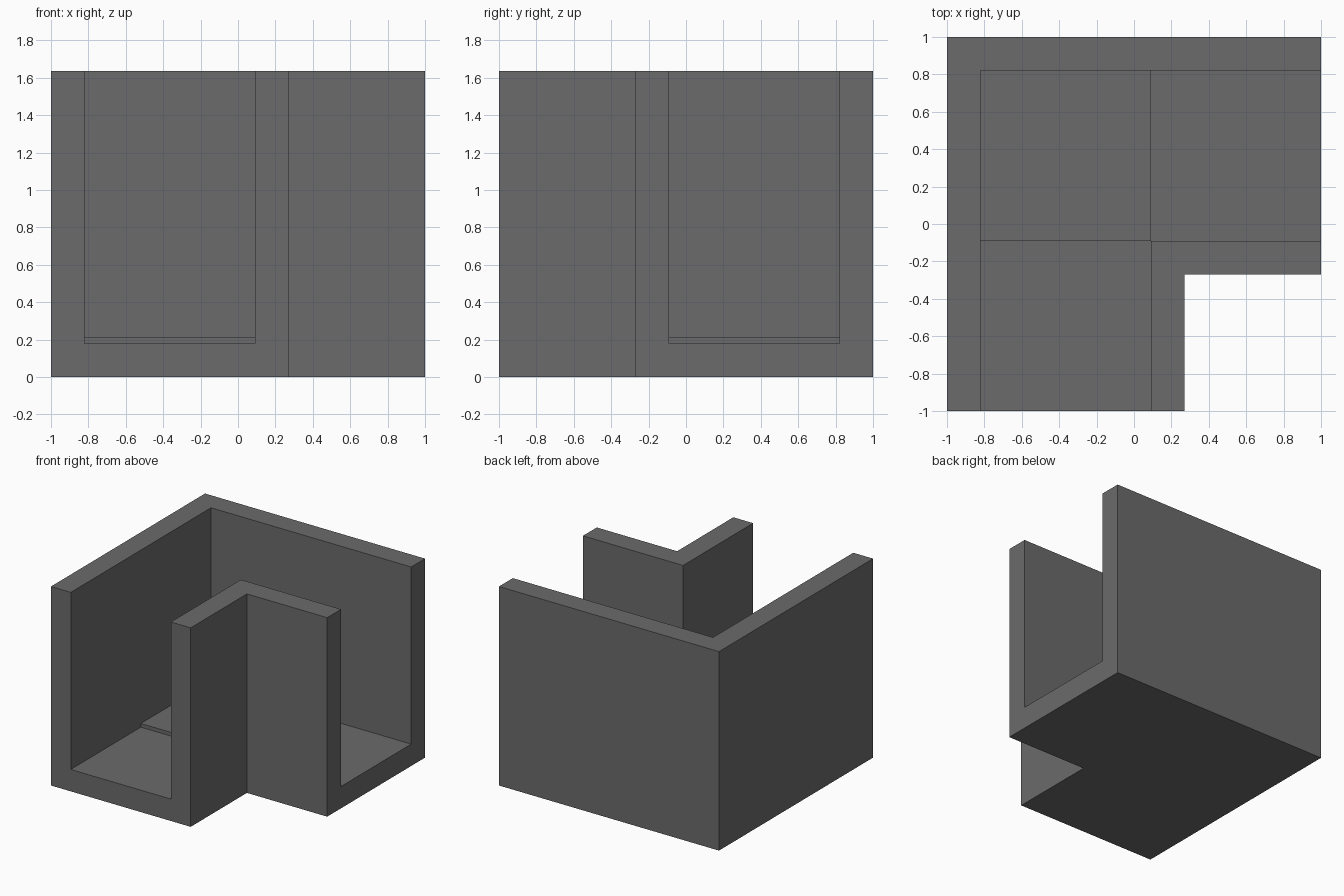
import bpy
import bmesh

if "Cube" in bpy.data.objects:
    bpy.data.objects.remove(bpy.data.objects["Cube"], do_unlink=True)

HEIGHT = 1.635      # top of the walls
FLOOR = 0.18        # floor of both runs
STEP = 0.21         # raised square in the corner
WALL = 0.82         # inner face of the outer walls
BEND = 0.09         # inner face of the inner walls
NOTCH = 0.27        # outer face of the inner walls
OUT = 1.5           # cutters reach past the open ends and top

grey = bpy.data.materials.new("dark grey")
grey.use_nodes = True
grey.diffuse_color = (0.147, 0.147, 0.147, 1)
grey.node_tree.nodes["Principled BSDF"].inputs["Base Color"].default_value = grey.diffuse_color


def prism(name, outline, bottom, top):
    """Extrude a flat outline from bottom to top."""
    bm = bmesh.new()
    face = bm.faces.new([bm.verts.new((x, y, bottom)) for x, y in outline])
    extruded = bmesh.ops.extrude_face_region(bm, geom=[face], use_keep_orig=True)["geom"]
    verts = [v for v in extruded if isinstance(v, bmesh.types.BMVert)]
    bmesh.ops.translate(bm, verts=verts, vec=(0, 0, top - bottom))
    bmesh.ops.recalc_face_normals(bm, faces=bm.faces)
    mesh = bpy.data.meshes.new(name)
    bm.to_mesh(mesh)
    bm.free()
    mesh.materials.append(grey)
    obj = bpy.data.objects.new(name, mesh)
    bpy.context.collection.objects.link(obj)
    return obj


def rectangle(x0, x1, y0, y1):
    return [(x0, y0), (x1, y0), (x1, y1), (x0, y1)]


# Solid L-shaped block
body = prism("corner_channel", [(-1, -1), (NOTCH, -1), (NOTCH, -NOTCH),
                                (1, -NOTCH), (1, 1), (-1, 1)], 0, HEIGHT)

# Open channel: L-shaped cut down to the step, then both runs a little deeper
cutters = [
    prism("channel_cutter", [(-WALL, -OUT), (BEND, -OUT), (BEND, -BEND),
                             (OUT, -BEND), (OUT, WALL), (-WALL, WALL)], STEP, HEIGHT + 1),
    prism("front_run_cutter", rectangle(-WALL, BEND, -OUT, -BEND), FLOOR, HEIGHT + 1),
    prism("side_run_cutter", rectangle(BEND, OUT, -BEND, WALL), FLOOR, HEIGHT + 1),
]
for cutter in cutters:
    cutter.hide_render = True
    cut = body.modifiers.new(cutter.name, "BOOLEAN")
    cut.operation = "DIFFERENCE"
    cut.solver = "EXACT"
    cut.object = cutter

# Bake the cuts and remove the cutters
depsgraph = bpy.context.evaluated_depsgraph_get()
carved = bpy.data.meshes.new_from_object(body.evaluated_get(depsgraph))
body.modifiers.clear()
body.data = carved
for cutter in cutters:
    bpy.data.objects.remove(cutter, do_unlink=True)
